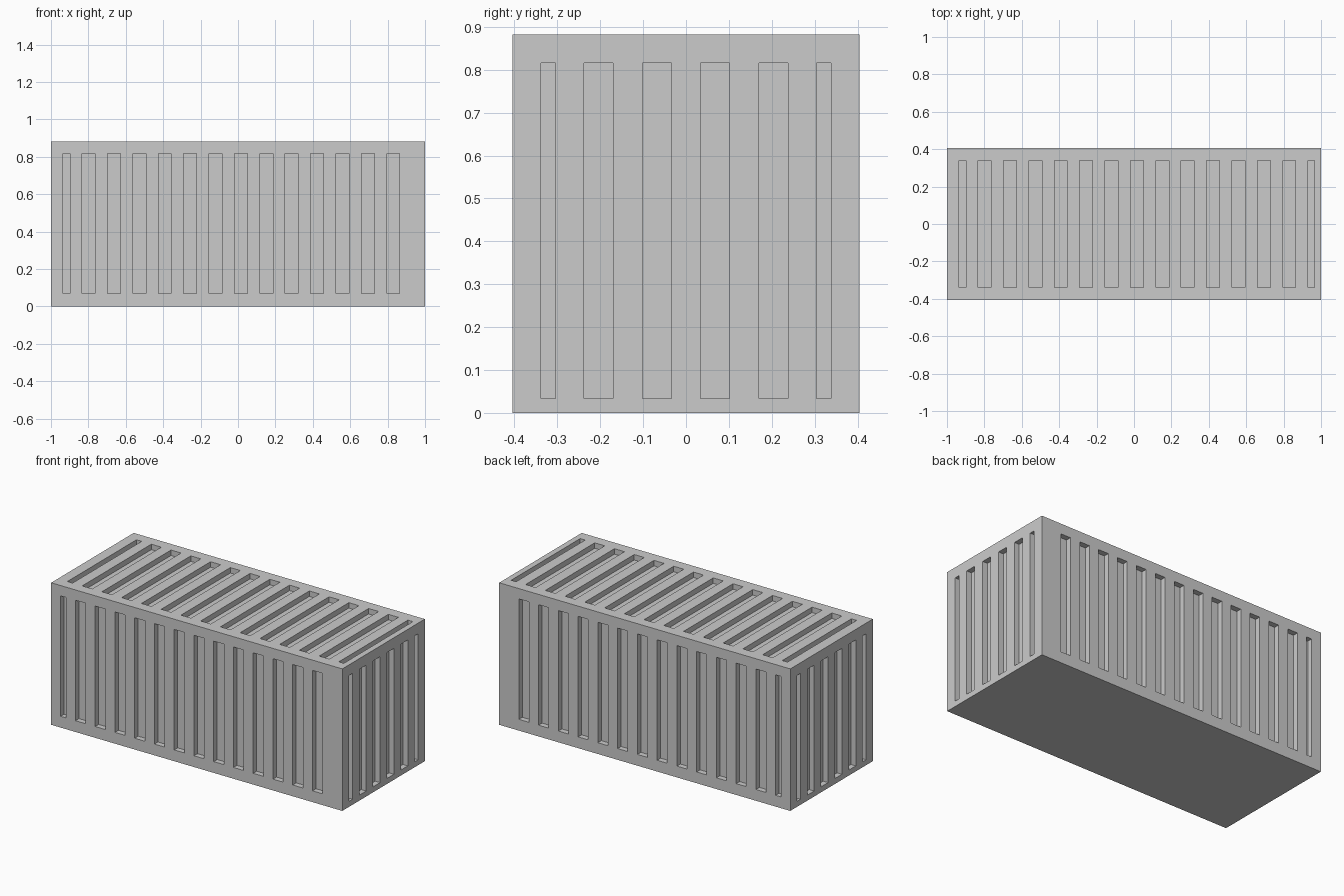
import bpy
import bmesh
from mathutils import Vector

if "Cube" in bpy.data.objects:
    bpy.data.objects.remove(bpy.data.objects["Cube"])

X, Y, H = 1.0, 0.405, 0.882      # half length, half width, height
D = 0.034                        # slot depth
PITCH = 0.1357                   # spacing of the long-side and roof slots


def add_box(bm, lo, hi):
    lo, hi = Vector(lo), Vector(hi)
    verts = bmesh.ops.create_cube(bm, size=1)["verts"]
    for v in verts:
        v.co = Vector([(lo[i] + hi[i]) / 2 + v.co[i] * (hi[i] - lo[i]) for i in range(3)])


def make_object(name, bm):
    mesh = bpy.data.meshes.new(name)
    bm.to_mesh(mesh)
    bm.free()
    obj = bpy.data.objects.new(name, mesh)
    bpy.context.collection.objects.link(obj)
    return obj


# container body
bm = bmesh.new()
add_box(bm, (-X, -Y, 0), (X, Y, H))
body = make_object("container_body", bm)

# slot ranges: one narrow slot, then thirteen full ones
side_slots = [(-0.935, -0.899)]
side_slots += [(-0.833 + i * PITCH, -0.764 + i * PITCH) for i in range(13)]
roof_slots = side_slots + [(0.930, 0.964)]
end_slots = [(0.034, 0.102), (0.170, 0.238), (0.304, 0.338)]

bm = bmesh.new()
OUT = 0.05                       # cutter overshoot outside the body

# long side slots, front and back
for a, b in side_slots:
    add_box(bm, (a, -Y - OUT, 0.07), (b, -Y + D, 0.818))
    add_box(bm, (a, Y - D, 0.07), (b, Y + OUT, 0.818))

# roof slots
for a, b in roof_slots:
    add_box(bm, (a, -0.339, H - D), (b, 0.339, H + OUT))

# end slots, mirrored in y
for a, b in end_slots:
    for lo, hi in ((a, b), (-b, -a)):
        add_box(bm, (-X - OUT, lo, 0.034), (-X + D, hi, 0.816))
        add_box(bm, (X - D, lo, 0.034), (X + OUT, hi, 0.816))

cutter = make_object("slot_cutter", bm)
cutter.hide_render = True

# cut the slots, then discard the cutter
mod = body.modifiers.new("slots", "BOOLEAN")
mod.operation = "DIFFERENCE"
mod.solver = "EXACT"
mod.object = cutter
bpy.context.view_layer.objects.active = body
bpy.ops.object.modifier_apply(modifier=mod.name)
bpy.data.objects.remove(cutter, do_unlink=True)
